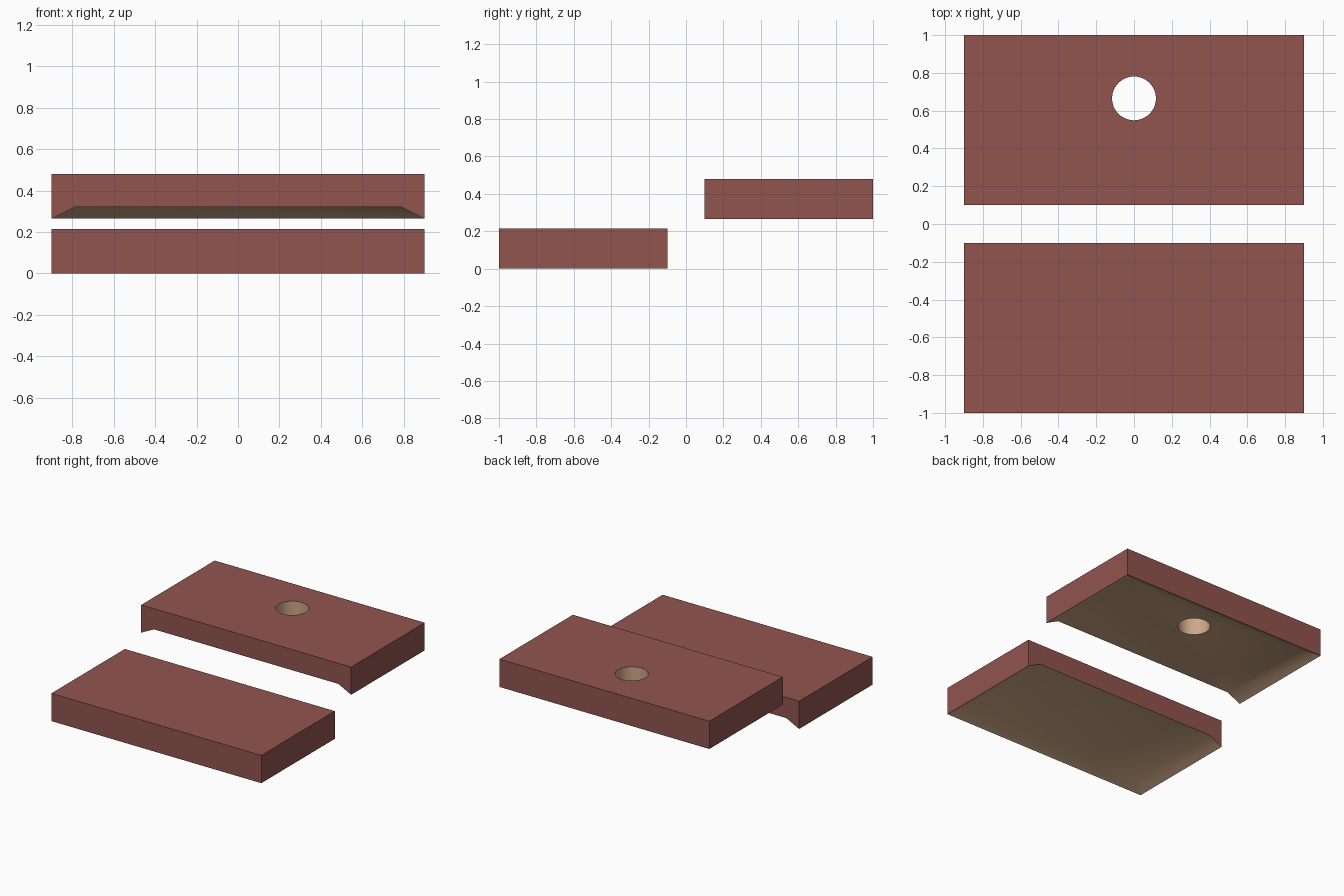
import bpy, bmesh, math

if "Cube" in bpy.data.objects:
    bpy.data.objects.remove(bpy.data.objects["Cube"])


def material(name, rgb):
    m = bpy.data.materials.new(name)
    m.diffuse_color = (*rgb, 1)
    m.use_nodes = True
    m.node_tree.nodes["Principled BSDF"].inputs["Base Color"].default_value = m.diffuse_color
    return m


MATERIALS = [material("red_brown", (0.283, 0.089, 0.078)),
             material("tan", (0.61, 0.39, 0.24))]

W, D0, D1 = 0.90, 0.10, 1.00     # half width, inner edge and outer edge in y
H, LIP, BEVEL = 0.215, 0.055, 0.11  # height, recess depth, width of sloped rim


def link(name, bm):
    mesh = bpy.data.meshes.new(name)
    bm.to_mesh(mesh)
    bm.free()
    for m in MATERIALS:
        mesh.materials.append(m)
    ob = bpy.data.objects.new(name, mesh)
    bpy.context.collection.objects.link(ob)
    return ob


def slab(name, z, side):
    """Slab with a recessed tan underside that is open towards the middle gap."""
    bm = bmesh.new()

    def ring(pts, height):
        return [bm.verts.new((side * x, side * y, z + height)) for x, y in pts]

    w = W - BEVEL
    outline = [(-W, D0), (W, D0), (W, D1), (-W, D1)]
    top = ring(outline, H)
    rim = ring(outline, 0)
    roof = ring([(-w, D0), (w, D0), (w, D1 - BEVEL), (-w, D1 - BEVEL)], LIP)
    # top and outer walls
    bm.faces.new(top)
    for i in (1, 2, 3):
        j = (i + 1) % 4
        bm.faces.new((rim[i], rim[j], top[j], top[i]))
        # sloped inside of the rim
        bm.faces.new((rim[i], roof[i], roof[j], rim[j])).material_index = 1
    # open end wall and recess ceiling
    bm.faces.new((rim[0], roof[0], roof[1], rim[1], top[1], top[0]))
    bm.faces.new(roof).material_index = 1
    bmesh.ops.recalc_face_normals(bm, faces=bm.faces)
    return link(name, bm)


lower = slab("lower_slab", 0.0, -1)
upper = slab("upper_slab", 0.265, 1)

# round hole through the upper slab, with tan walls from the cutter
bm = bmesh.new()
bmesh.ops.create_cone(bm, cap_ends=True, segments=48,
                      radius1=0.116, radius2=0.116, depth=1.0)
bmesh.ops.translate(bm, verts=bm.verts, vec=(0, 0.665, 0.4))
for f in bm.faces:
    f.material_index = 1
cutter = link("hole_cutter", bm)
cutter.hide_render = True

mod = upper.modifiers.new("hole", 'BOOLEAN')
mod.operation = 'DIFFERENCE'
mod.solver = 'EXACT'
mod.object = cutter
bpy.context.view_layer.objects.active = upper
bpy.ops.object.modifier_apply(modifier=mod.name)
bpy.data.objects.remove(cutter)

# soft transition on the recess slopes, crisp outer edges
for ob in (lower, upper):
    bpy.ops.object.select_all(action='DESELECT')
    ob.select_set(True)
    bpy.context.view_layer.objects.active = ob
    bpy.ops.object.shade_smooth_by_angle(angle=math.radians(30))
